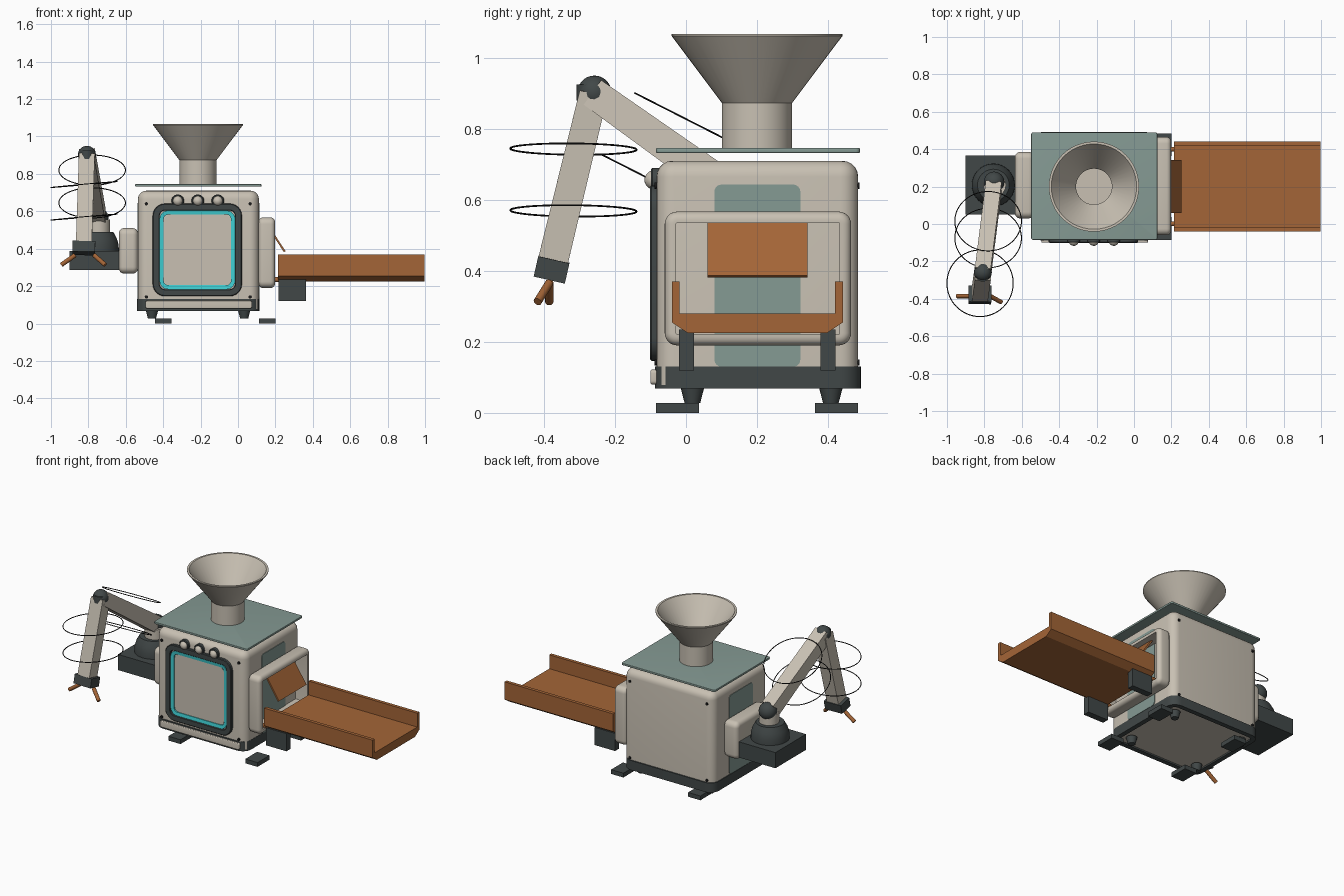
import bpy, bmesh, math
from mathutils import Vector, Matrix

if "Cube" in bpy.data.objects:
    bpy.data.objects.remove(bpy.data.objects["Cube"])


def material(name, rgb):
    m = bpy.data.materials.new(name)
    m.diffuse_color = (*rgb, 1)
    m.use_nodes = True
    m.node_tree.nodes["Principled BSDF"].inputs["Base Color"].default_value = m.diffuse_color
    return m


CREAM = material("cream", (0.58, 0.53, 0.45))
DARK = material("dark_slate", (0.053, 0.064, 0.064))
GREEN = material("sage_green", (0.235, 0.325, 0.295))
ORANGE = material("burnt_orange", (0.37, 0.13, 0.038))
CYAN = material("cyan", (0.05, 0.62, 0.65))
BLACK = material("black", (0.01, 0.01, 0.01))


def finish(name, bm, mat, smooth=True):
    bmesh.ops.recalc_face_normals(bm, faces=bm.faces)
    me = bpy.data.meshes.new(name)
    bm.to_mesh(me)
    bm.free()
    me.materials.append(mat)
    ob = bpy.data.objects.new(name, me)
    bpy.context.collection.objects.link(ob)
    if smooth:
        bpy.ops.object.select_all(action='DESELECT')
        ob.select_set(True)
        bpy.context.view_layer.objects.active = ob
        bpy.ops.object.shade_smooth_by_angle(angle=math.radians(35))
    return ob


def skin(bm, loops, closed=False):
    """Join point loops with quads; cap the ends or close into a ring."""
    rows = [[bm.verts.new(p) for p in loop] for loop in loops]
    n = len(rows[0])
    pairs = list(zip(rows, rows[1:]))
    if closed:
        pairs.append((rows[-1], rows[0]))
    else:
        bm.faces.new(rows[0])
        bm.faces.new(rows[-1])
    for a, b in pairs:
        for i in range(n):
            j = (i + 1) % n
            bm.faces.new((a[i], a[j], b[j], b[i]))


def slab(name, mat, axis, a0, a1, b0, b1, r, rings, closed=False):
    """Rounded rectangle swept along an axis; rings are (inset, depth)."""
    ca, cb, w, h = (a0 + a1) / 2, (b0 + b1) / 2, (a1 - a0) / 2, (b1 - b0) / 2
    loops = []
    for inset, d in rings:
        rr = max(r - inset, 0.002)
        loop = []
        for q, (sx, sy) in enumerate([(1, 1), (-1, 1), (-1, -1), (1, -1)]):
            for k in range(7):
                t = math.pi / 2 * (q + k / 6)
                a = ca + sx * (w - inset - rr) + rr * math.cos(t)
                b = cb + sy * (h - inset - rr) + rr * math.sin(t)
                loop.append({'x': (d, a, b), 'y': (a, d, b), 'z': (a, b, d)}[axis])
        loops.append(loop)
    bm = bmesh.new()
    skin(bm, loops, closed)
    return finish(name, bm, mat)


def rounded(d0, d1, r, steps=5):
    """Depth rings with a rounded edge at both ends."""
    arc = [(r * (1 - math.sin(t)), r * (1 - math.cos(t)))
           for t in [math.pi / 2 * k / steps for k in range(steps + 1)]]
    return [(i, d0 + z) for i, z in arc] + [(i, d1 - z) for i, z in reversed(arc)]


def lathe(name, mat, centre, profile, direction=(0, 0, 1), n=40):
    rot = Vector(direction).to_track_quat('Z', 'Y').to_matrix()
    c = Vector(centre)
    bm = bmesh.new()
    skin(bm, [[c + rot @ Vector((r * math.cos(2 * math.pi * i / n),
                                 r * math.sin(2 * math.pi * i / n), z))
               for i in range(n)] for r, z in profile])
    return finish(name, bm, mat)


def box(name, mat, lo, hi):
    bm = bmesh.new()
    skin(bm, [[(lo[0], lo[1], z), (hi[0], lo[1], z), (hi[0], hi[1], z), (lo[0], hi[1], z)]
              for z in (lo[2], hi[2])])
    return finish(name, bm, mat, False)


def beam(name, mat, p, q, start, end):
    """Square bar from p to q; start and end are (x width, other width)."""
    p, q = Vector(p), Vector(q)
    d = (q - p).normalized()
    u = Vector((1, 0, 0))
    u = (u - d * u.dot(d)).normalized()
    v = d.cross(u)
    bm = bmesh.new()
    skin(bm, [[c + u * s * w / 2 + v * t * h / 2 for s, t in ((1, 1), (-1, 1), (-1, -1), (1, -1))]
              for c, (w, h) in ((p, start), (q, end))])
    return finish(name, bm, mat, False)


def ball(name, mat, centre, r):
    bm = bmesh.new()
    bmesh.ops.create_uvsphere(bm, u_segments=24, v_segments=14, radius=r,
                              matrix=Matrix.Translation(centre))
    return finish(name, bm, mat)


def wire_ring(name, centre, normal, r, thick=0.0027, n=64, m=6):
    rot = Vector(normal).to_track_quat('Z', 'Y').to_matrix()
    loops = []
    for i in range(n):
        t = 2 * math.pi * i / n
        loops.append([Vector(centre) + rot @ Vector((
            (r + thick * math.cos(s)) * math.cos(t), (r + thick * math.cos(s)) * math.sin(t),
            thick * math.sin(s))) for s in [2 * math.pi * k / m for k in range(m)]])
    bm = bmesh.new()
    skin(bm, loops, True)
    return finish(name, bm, BLACK)


# Main cabinet, base skirt and roof plate
slab("cabinet", CREAM, 'z', -0.535, 0.112, -0.083, 0.485, 0.05,
     [(0, 0.078)] + rounded(0.08, 0.71, 0.045)[6:])
slab("base_skirt", DARK, 'z', -0.54, 0.114, -0.087, 0.493, 0.06,
     [(0, 0.068), (0, 0.13), (0.03, 0.13), (0.03, 0.068)], True)
slab("base_front_panel", CREAM, 'y', -0.495, 0.075, 0.08, 0.122, 0.01, rounded(-0.1, -0.08, 0.005))
slab("roof_plate", GREEN, 'z', -0.55, 0.125, -0.085, 0.49, 0.012, rounded(0.732, 0.746, 0.004))

# Feet: tapered legs and flat pads
for x in (-0.46, 0.033):
    for y in (0.018, 0.408):
        lathe("foot_leg", DARK, (x, y, 0), [(0.022, 0.028), (0.033, 0.07)], n=16)
for x0 in (-0.443, 0.112):
    for y0 in (-0.085, 0.363):
        box("foot_pad", DARK, (x0, y0, 0), (x0 + 0.088, y0 + 0.122, 0.028))

# Hopper
lathe("hopper", CREAM, (-0.214, 0.2, 0),
      [(0.099, 0.745), (0.099, 0.873), (0.241, 1.062), (0.241, 1.067), (0.228, 1.067),
       (0.096, 0.885), (0.096, 0.83)], n=48)

# Front window: bezel, glowing rim and screen
slab("window_bezel", DARK, 'y', -0.456, 0.021, 0.146, 0.641, 0.065,
     [(0, -0.075), (0, -0.097), (0.004, -0.101), (0.034, -0.101), (0.037, -0.098), (0.037, -0.075)], True)
slab("window_rim", CYAN, 'y', -0.419, -0.016, 0.183, 0.604, 0.045,
     [(0, -0.075), (0, -0.095), (0.022, -0.092), (0.022, -0.075)], True)
slab("window_screen", CREAM, 'y', -0.397, -0.038, 0.205, 0.582, 0.04, [(0, -0.075), (0, -0.087)])

# Control knobs
for x in (-0.322, -0.215, -0.108):
    lathe("knob_collar", DARK, (x, -0.075, 0.656), [(0.034, 0), (0.034, 0.02), (0.03, 0.024)], (0, -1, 0), 24)
    ball("knob", CREAM, (x, -0.09, 0.656), 0.027)

# Corner screws on front and back
for x in (-0.49, 0.065):
    for z in (0.64, 0.142):
        for y, s in ((-0.08, -1), (0.48, 1)):
            lathe("screw", BLACK, (x, y, z), [(0.009, 0), (0.009, 0.009)], (0, s, 0), 12)

# Side panels
for x in (0.11, -0.538):
    slab("side_panel", GREEN, 'x', 0.08, 0.322, 0.13, 0.643, 0.02, [(0, x), (0, x + 0.006)])

# Outlet frame and slanted flap
slab("outlet_frame", CREAM, 'x', -0.06, 0.465, 0.19, 0.567, 0.035,
     [(0.027, 0.11)] + rounded(0.11, 0.198, 0.024) + [(0.032, 0.198), (0.032, 0.11)], True)
beam("outlet_flap", ORANGE, (0.148, 0.201, 0.54), (0.25, 0.201, 0.384), (0.01, 0.282), (0.01, 0.282))

# Discharge chute with chamfered underside
profile = [(-0.04, 0.37), (-0.04, 0.255), (0.005, 0.225), (0.397, 0.225), (0.442, 0.255),
           (0.442, 0.37), (0.42, 0.37), (0.42, 0.28), (-0.018, 0.28), (-0.018, 0.37)]
bm = bmesh.new()
skin(bm, [[(x, y, z) for y, z in profile] for x in (0.215, 0.998)])
finish("chute", bm, ORANGE, False)
for y in (0.001, 0.4):
    box("chute_bracket", DARK, (0.217, y - 0.021, 0.12), (0.363, y + 0.021, 0.235))
    lathe("chute_pin", ORANGE, (0.18, y, 0.235), [(0.013, 0), (0.013, 0.05)], (1, 0, 0), 12)

# Arm mount on the left side
slab("arm_bracket", CREAM, 'x', 0.03, 0.385, 0.267, 0.51, 0.035, rounded(-0.637, -0.535, 0.028))
box("arm_base", DARK, (-0.9, 0.05, 0.285), (-0.637, 0.365, 0.387))
lathe("arm_pedestal", DARK, (-0.752, 0.208, 0),
      [(0.115, 0.385), (0.114, 0.42), (0.104, 0.455), (0.085, 0.49)])
lathe("shoulder_collar", CREAM, (-0.745, 0.208, 0), [(0.06, 0.485), (0.06, 0.555)])
ball("shoulder_joint", DARK, (-0.748, 0.225, 0.565), 0.055)

# Arm segments, elbow and wrist
elbow, wrist = (-0.808, -0.26, 0.9), (-0.824, -0.374, 0.43)
beam("upper_arm", CREAM, (-0.75, 0.2, 0.572), elbow, (0.085, 0.1), (0.085, 0.085))
beam("forearm", CREAM, elbow, wrist, (0.085, 0.08), (0.085, 0.085))
ball("elbow_joint", DARK, (-0.808, -0.258, 0.902), 0.048)
lathe("elbow_cap", DARK, (-0.808, -0.27, 0), [(0.038, 0.88), (0.038, 0.925)], n=20)
beam("wrist", DARK, (-0.824, -0.372, 0.432), (-0.825, -0.385, 0.375), (0.122, 0.09), (0.122, 0.09))

# Gripper fingers
for p, q in (((-0.87, -0.385, 0.366), (-0.945, -0.385, 0.313)),
             ((-0.77, -0.385, 0.366), (-0.71, -0.418, 0.313))):
    d = Vector(q) - Vector(p)
    lathe("gripper_finger", ORANGE, p, [(0.012, 0), (0.012, d.length)], d, 12)

# Cable loops around both arm segments
for c in ((-0.78, 0.015, 0.82), (-0.78, -0.075, 0.645)):
    wire_ring("upper_cable_loop", c, (0, 0.16, 0.315), 0.178)
for z in (0.743, 0.569):
    wire_ring("lower_cable_loop", (-0.823, -0.317, z), (-0.09, 0.01, 1), 0.178)
